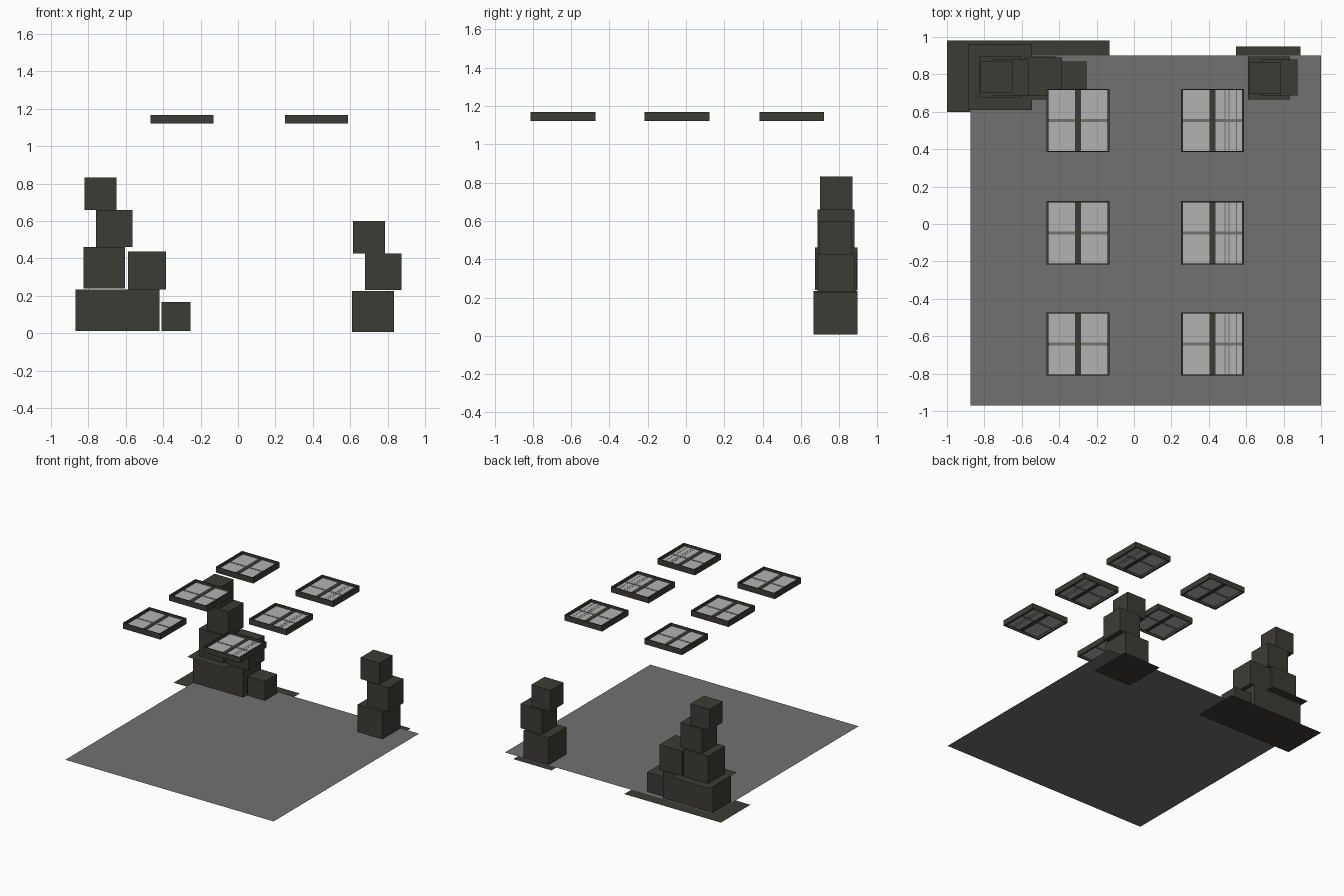
import bpy

cube = bpy.data.objects.get("Cube")
if cube:
    bpy.data.objects.remove(cube, do_unlink=True)


def material(name, r, g, b):
    m = bpy.data.materials.new(name)
    m.use_nodes = True
    m.diffuse_color = (r, g, b, 1)
    m.node_tree.nodes["Principled BSDF"].inputs["Base Color"].default_value = (r, g, b, 1)
    return m


DARK = material("dark olive", 0.046, 0.045, 0.036)
GREY = material("floor grey", 0.165, 0.165, 0.165)
LIGHT = material("pane grey", 0.45, 0.45, 0.45)


def finish(name, verts, faces, mat):
    mesh = bpy.data.meshes.new(name)
    mesh.from_pydata(verts, [], faces)
    mesh.materials.append(mat)
    obj = bpy.data.objects.new(name, mesh)
    bpy.context.collection.objects.link(obj)
    return obj


def box(name, x, y, z, mat=DARK):
    """Box from (low, high) ranges."""
    verts = [(a, b, c) for a in x for b in y for c in z]
    faces = [(0, 1, 3, 2), (4, 6, 7, 5), (0, 4, 5, 1),
             (2, 3, 7, 6), (0, 2, 6, 4), (1, 5, 7, 3)]
    return finish(name, verts, faces, mat)


def sheet(name, x, y, z, mat=DARK):
    """Flat rectangle facing up."""
    verts = [(x[0], y[0], z), (x[1], y[0], z), (x[1], y[1], z), (x[0], y[1], z)]
    return finish(name, verts, [(0, 1, 2, 3)], mat)


# Floor and the mats under the stacks
sheet("floor", (-0.875, 1.0), (-0.97, 0.9), 0.006, GREY)
sheet("large_mat", (-1.0, -0.13), (0.6, 0.98), 0)
sheet("small_mat", (0.545, 0.89), (0.6, 0.95), 0)
sheet("upper_mat", (-0.885, -0.545), (0.61, 0.96), 0.237)

# Large stack of crates
box("long_base_crate", (-0.87, -0.42), (0.665, 0.895), (0.012, 0.235))
box("low_side_crate", (-0.41, -0.255), (0.71, 0.868), (0.012, 0.167))
box("second_crate", (-0.825, -0.603), (0.675, 0.895), (0.238, 0.46))
box("second_side_crate", (-0.588, -0.385), (0.687, 0.89), (0.235, 0.436))
box("third_crate", (-0.76, -0.565), (0.687, 0.88), (0.46, 0.66))
box("top_crate", (-0.82, -0.65), (0.7, 0.87), (0.66, 0.832))

# Small stack of crates
box("small_base_crate", (0.61, 0.835), (0.665, 0.895), (0.007, 0.227))
box("small_middle_crate", (0.68, 0.875), (0.687, 0.88), (0.23, 0.427))
box("small_top_crate", (0.615, 0.787), (0.695, 0.865), (0.427, 0.6))

# Skylights: frame, mullion, panes and cross bars
HALF, WALL, BAR = 0.169, 0.012, 0.016
BOTTOM, TOP, PANE = 1.122, 1.168, 1.145


def skylight(cx, cy, streaks):
    x0, x1, y0, y1 = cx - HALF, cx + HALF, cy - HALF, cy + HALF
    z = (BOTTOM, TOP)
    box("skylight_side_right", (x0, x0 + WALL), (y0, y1), z)
    box("skylight_side_left", (x1 - WALL, x1), (y0, y1), z)
    box("skylight_front", (x0 + WALL, x1 - WALL), (y0, y0 + WALL / 2), z)
    box("skylight_back", (x0 + WALL, x1 - WALL), (y1 - WALL / 2, y1), z)
    box("skylight_mullion", (cx - BAR, cx + BAR), (y0 + WALL / 2, y1 - WALL / 2),
        (PANE - 0.005, PANE + 0.005))
    for a, b in ((x0 + WALL, cx - BAR), (cx + BAR, x1 - WALL)):
        box("skylight_pane", (a, b), (y0 + WALL / 2, y1 - WALL / 2),
            (PANE - 0.002, PANE + 0.002), LIGHT)
        box("skylight_cross_bar", (a, b), (cy - 0.008, cy + 0.008),
            (PANE - 0.004, PANE + 0.004), GREY)
    # Thin grey streaks along one pane
    for dx in streaks:
        box("pane_streak", (cx + dx, cx + dx + 0.005), (y0 + WALL / 2, y1 - WALL / 2),
            (PANE - 0.003, PANE + 0.003), GREY)


for cy in (-0.642, -0.047, 0.553):
    skylight(-0.3, cy, ())
    skylight(0.42, cy, (0.065, 0.085, 0.125))
